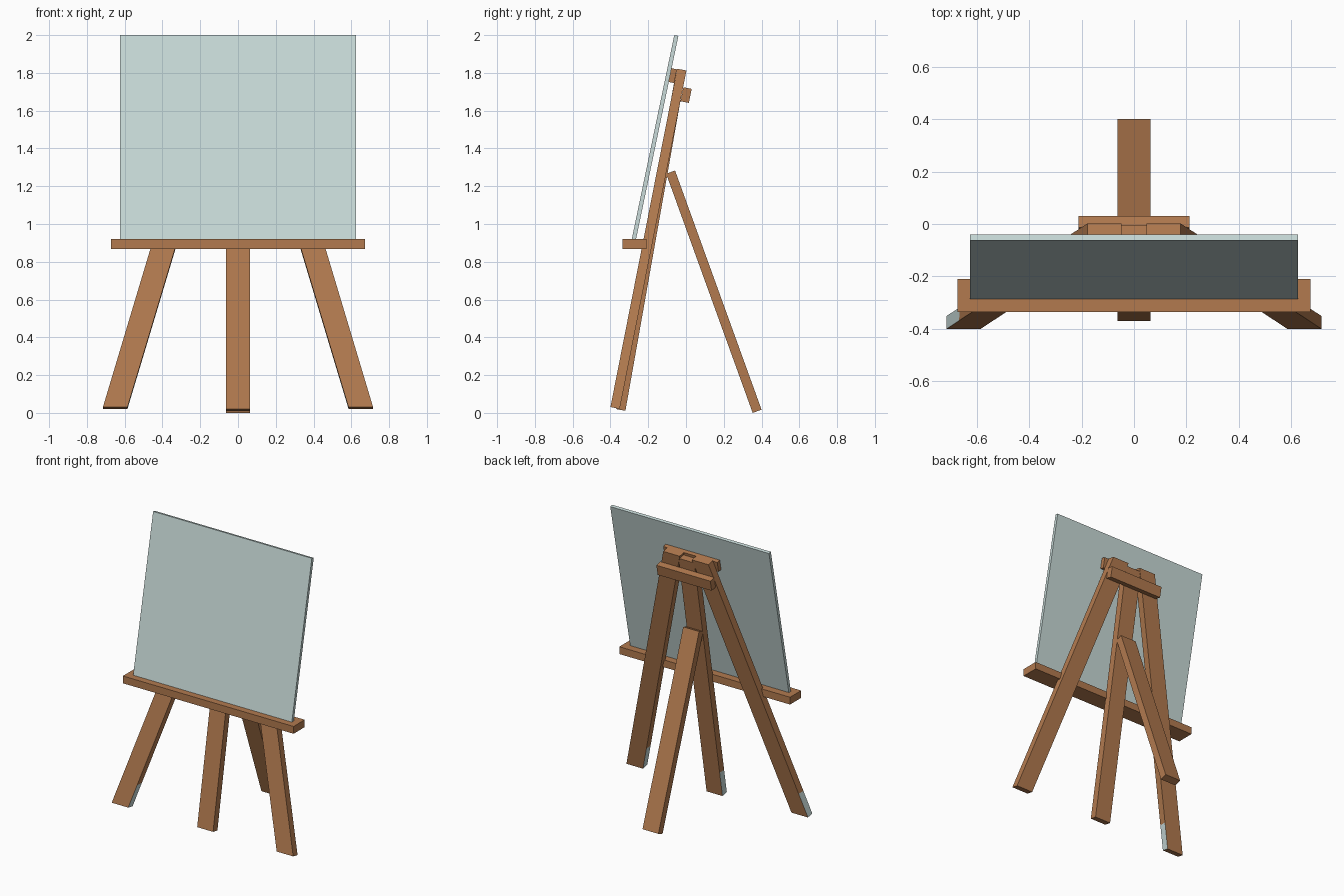
import bpy, bmesh
from mathutils import Vector

if "Cube" in bpy.data.objects:
    bpy.data.objects.remove(bpy.data.objects["Cube"])


def material(name, rgb):
    m = bpy.data.materials.new(name)
    m.diffuse_color = (*rgb, 1)
    m.use_nodes = True
    m.node_tree.nodes["Principled BSDF"].inputs["Base Color"].default_value = m.diffuse_color
    return m


WOOD = material("warm wood", (0.445, 0.195, 0.078))
PALE = material("pale blue grey", (0.578, 0.701, 0.686))


def slab(name, bottom, top, width, depth, mat=WOOD, tip_sides=()):
    """Sheared box: front-face centreline bottom -> top, width along x,
    depth = thickness towards the back, square to the y tilt.
    tip_sides: x directions whose side face has a pale patch at the foot."""
    a, b = Vector(bottom), Vector(top)
    d = b - a
    back = Vector((0, d.z, -d.y)).normalized() * depth
    half = Vector((width / 2, 0, 0))
    bm = bmesh.new()
    rings = []
    for p in (a, b):
        rings.append([bm.verts.new(v) for v in
                      (p - half, p + half, p + half + back, p - half + back)])
    lo, hi = rings
    bm.faces.new(lo[::-1])
    bm.faces.new(hi)
    for i in range(4):
        j = (i + 1) % 4
        bm.faces.new((lo[i], lo[j], hi[j], hi[i]))
    # cut the foot so its side can carry the pale patch
    if tip_sides:
        bmesh.ops.bisect_plane(bm, geom=bm.verts[:] + bm.edges[:] + bm.faces[:],
                               plane_co=(0, 0, 0.19), plane_no=(0, 0, 1))
    bmesh.ops.recalc_face_normals(bm, faces=bm.faces[:])
    for f in bm.faces:
        for s in tip_sides:
            if f.normal.x * s > 0.7 and f.calc_center_median().z < 0.19:
                f.material_index = 1
    me = bpy.data.meshes.new(name)
    bm.to_mesh(me)
    bm.free()
    me.materials.append(mat)
    if tip_sides:
        me.materials.append(PALE)
    ob = bpy.data.objects.new(name, me)
    bpy.context.collection.objects.link(ob)
    return ob


# splayed outer legs
for side, label, tips in ((-1, "left_leg", (-1, 1)), (1, "right_leg", (-1,))):
    slab(label, (side * 0.65, -0.40, 0.031), (side * 0.113, -0.047, 1.822),
         0.13, 0.05, tip_sides=tips)

# centre front leg and rear prop leg
slab("centre_leg", (0, -0.37, 0.02), (0, -0.054, 1.80), 0.125, 0.05, tip_sides=(-1,))
slab("rear_leg", (0, 0.353, 0.0), (0, -0.105, 1.266), 0.125, 0.05)

# top crossbars in front of and behind the legs
slab("front_crossbar", (0, -0.109 + 0.002, 1.755), (0, -0.092, 1.828), 0.425, 0.045)
slab("rear_crossbar", (0, -0.029, 1.650), (0, -0.014, 1.724), 0.425, 0.045)

# ledge and board
slab("ledge", (0, -0.335, 0.868), (0, -0.335, 0.92), 1.345, 0.125)
slab("board", (0, -0.287, 0.92), (0, -0.062, 2.0), 1.25, 0.022, PALE)
